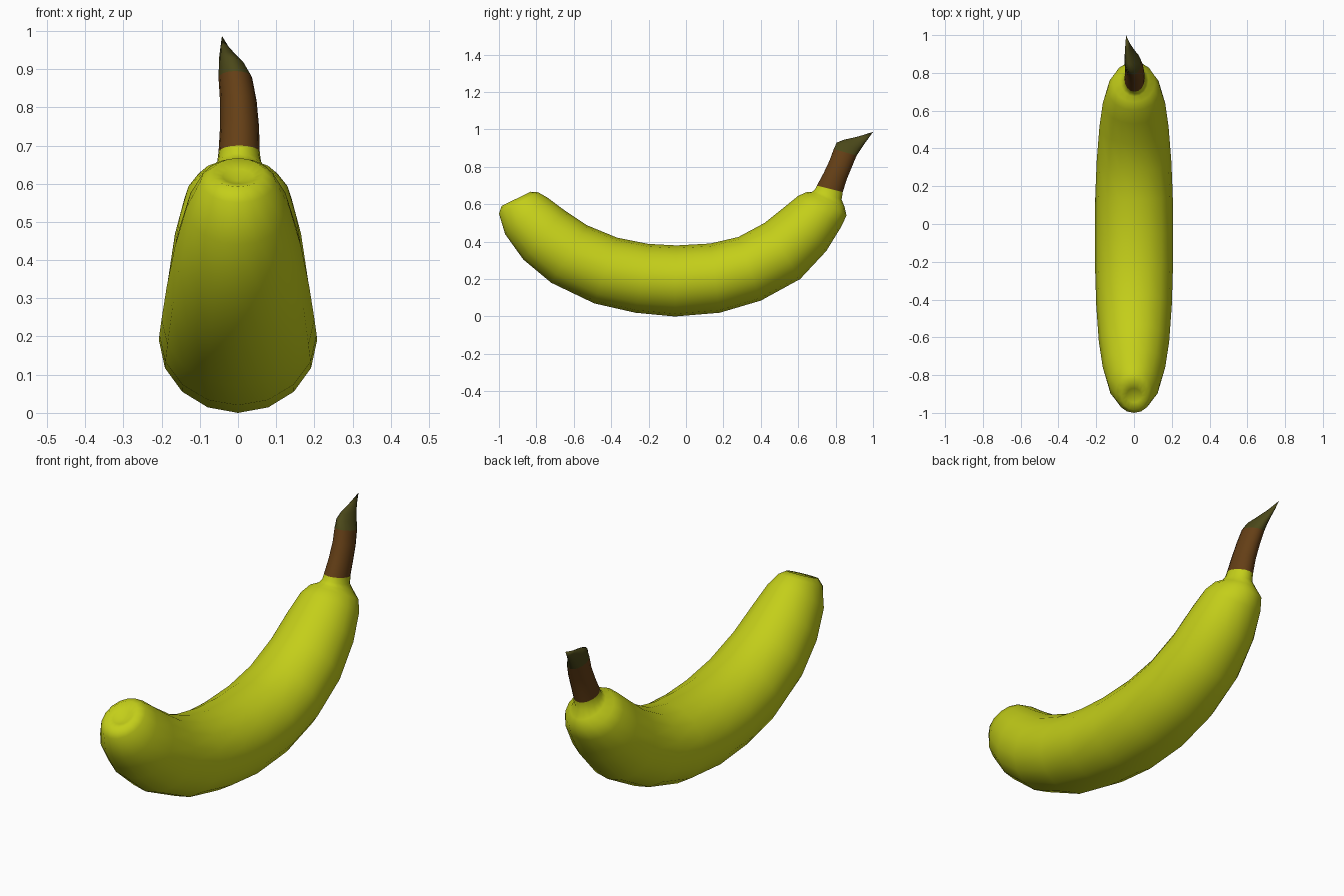
import bpy, bmesh
from math import sin, cos, tau

SIDES = 16


def material(name, color):
    m = bpy.data.materials.new(name)
    m.diffuse_color = (*color, 1)
    return m


def loft(name, rings, mat, start=None, end=None):
    """Ring = inner y, z, outer y, z, half width, x offset; start/end = closing points."""
    bm = bmesh.new()
    loops = []
    for y0, z0, y1, z1, w, x in rings:
        cy, cz = (y0 + y1) / 2, (z0 + z1) / 2
        ry, rz = (y1 - y0) / 2, (z1 - z0) / 2
        loops.append([bm.verts.new((x + w * sin(tau * i / SIDES),
                                    cy + ry * cos(tau * i / SIDES),
                                    cz + rz * cos(tau * i / SIDES))) for i in range(SIDES)])
    for a, b in zip(loops, loops[1:]):
        for i in range(SIDES):
            j = (i + 1) % SIDES
            bm.faces.new((a[i], a[j], b[j], b[i]))
    for point, loop in ((start, loops[0]), (end, loops[-1])):
        if point:
            v = bm.verts.new(point)
            for i in range(SIDES):
                bm.faces.new((v, loop[i], loop[(i + 1) % SIDES]))
    bmesh.ops.recalc_face_normals(bm, faces=bm.faces)
    me = bpy.data.meshes.new(name)
    bm.to_mesh(me)
    bm.free()
    me.shade_smooth()
    me.materials.append(mat)
    ob = bpy.data.objects.new(name, me)
    bpy.context.collection.objects.link(ob)
    return ob


peel = material("peel", (0.55, 0.62, 0.01))
brown = material("stem_brown", (0.13, 0.05, 0.008))
dark = material("tip_green", (0.07, 0.065, 0.01))

# Curved fruit, from the blunt dimpled end to the neck
loft("banana_body", [
    (-0.87, 0.638, -0.945, 0.60, 0.040, 0),
    (-0.83, 0.667, -0.985, 0.592, 0.068, 0),
    (-0.79, 0.664, -1.00, 0.55, 0.098, 0),
    (-0.74, 0.635, -0.967, 0.44, 0.135, 0),
    (-0.65, 0.568, -0.87, 0.305, 0.165, 0),
    (-0.53, 0.488, -0.72, 0.18, 0.186, 0),
    (-0.37, 0.422, -0.49, 0.07, 0.200, 0),
    (-0.20, 0.388, -0.27, 0.02, 0.206, 0),
    (-0.05, 0.380, -0.06, 0.00, 0.207, 0),
    (0.13, 0.390, 0.18, 0.02, 0.205, 0),
    (0.28, 0.425, 0.40, 0.085, 0.197, 0),
    (0.42, 0.500, 0.61, 0.20, 0.183, 0),
    (0.53, 0.588, 0.75, 0.35, 0.165, 0),
    (0.60, 0.645, 0.83, 0.48, 0.140, 0),
    (0.645, 0.665, 0.858, 0.54, 0.112, 0),
    (0.675, 0.667, 0.848, 0.585, 0.075, 0.002),
    (0.69, 0.680, 0.832, 0.625, 0.058, 0.003),
    (0.70, 0.700, 0.838, 0.665, 0.054, 0.003),
], peel, start=(0, -0.90, 0.607))

# Woody stem
loft("stem", [
    (0.70, 0.700, 0.838, 0.665, 0.054, 0.003),
    (0.735, 0.765, 0.860, 0.735, 0.051, 0.004),
    (0.768, 0.835, 0.885, 0.795, 0.048, 0.001),
    (0.79, 0.895, 0.912, 0.860, 0.044, -0.007),
], brown)

# Pinched, pointed tip of the stem
loft("stem_tip", [
    (0.79, 0.895, 0.912, 0.860, 0.044, -0.007),
    (0.806, 0.930, 0.935, 0.895, 0.033, -0.017),
    (0.845, 0.945, 0.955, 0.925, 0.022, -0.027),
    (0.92, 0.962, 0.975, 0.952, 0.011, -0.035),
], dark, end=(-0.042, 1.0, 0.987))
